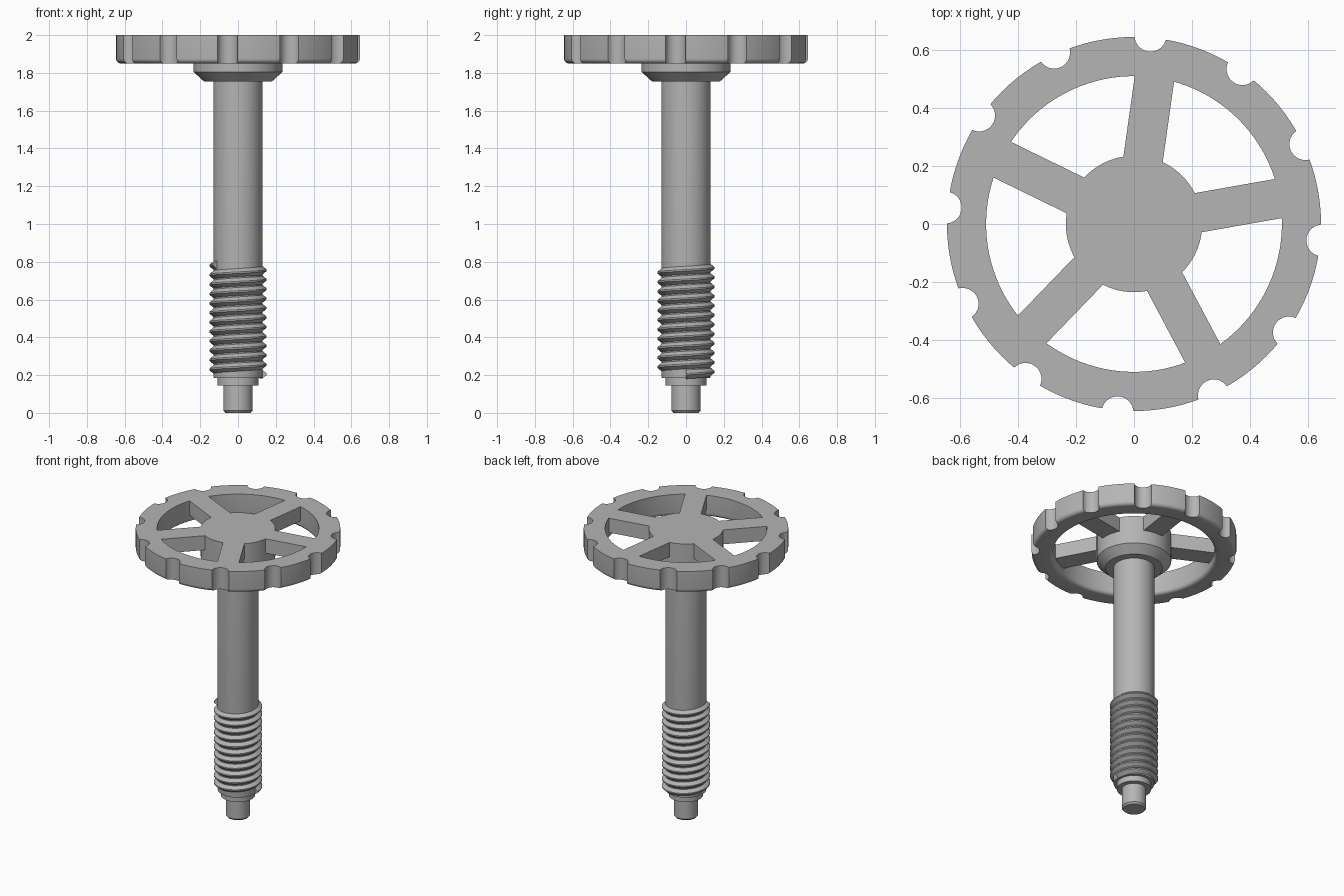
import bpy, bmesh
from math import cos, sin, pi, radians
from mathutils import Matrix, Vector

if "Cube" in bpy.data.objects:
    bpy.data.objects.remove(bpy.data.objects["Cube"], do_unlink=True)

steel = bpy.data.materials.new("grey_steel")
steel.use_nodes = True
GREY = (0.46, 0.46, 0.46, 1)
steel.diffuse_color = GREY
steel.node_tree.nodes["Principled BSDF"].inputs["Base Color"].default_value = GREY


def finish(bm, name):
    bmesh.ops.remove_doubles(bm, verts=bm.verts, dist=1e-5)
    bmesh.ops.recalc_face_normals(bm, faces=bm.faces)
    mesh = bpy.data.meshes.new(name)
    bm.to_mesh(mesh)
    bm.free()
    mesh.materials.append(steel)
    obj = bpy.data.objects.new(name, mesh)
    bpy.context.collection.objects.link(obj)
    return obj


def lathe(name, profile, closed=False, steps=96):
    """Spin (radius, z) points about the z axis."""
    bm = bmesh.new()
    verts = [bm.verts.new((r, 0, z)) for r, z in profile]
    pairs = list(zip(verts, verts[1:]))
    if closed:
        pairs.append((verts[-1], verts[0]))
    edges = [bm.edges.new(p) for p in pairs]
    bmesh.ops.spin(bm, geom=verts + edges, cent=(0, 0, 0), axis=(0, 0, 1),
                   angle=2 * pi, steps=steps, use_merge=True)
    return finish(bm, name)


def boolean(target, tool, operation):
    mod = target.modifiers.new(operation.lower(), "BOOLEAN")
    mod.operation, mod.solver, mod.object = operation, "EXACT", tool
    bpy.context.view_layer.objects.active = target
    bpy.ops.object.modifier_apply(modifier=mod.name)
    bpy.data.objects.remove(tool, do_unlink=True)


def smooth(obj):
    bpy.ops.object.select_all(action="DESELECT")
    obj.select_set(True)
    bpy.context.view_layer.objects.active = obj
    bpy.ops.object.shade_smooth_by_angle(angle=radians(30))


# Handwheel rim with rounded lower edges
OUTER, INNER, BOTTOM, TOP, FILLET = 0.645, 0.51, 1.85, 2.0, 0.025
arc = [i * pi / 12 for i in range(7)]
rim = [(INNER, TOP)]
rim += [(INNER + FILLET * (1 - cos(a)), BOTTOM + FILLET * (1 - sin(a))) for a in arc]
rim += [(OUTER - FILLET * (1 - sin(a)), BOTTOM + FILLET * (1 - cos(a))) for a in arc]
rim += [(OUTER, TOP)]
wheel = lathe("handwheel", rim, closed=True, steps=120)

# Grip notches round the rim
bm = bmesh.new()
for i in range(12):
    a = radians(85 + 30 * i)
    place = Matrix.Translation((0.652 * cos(a), 0.652 * sin(a), 1.92))
    bmesh.ops.create_cone(bm, cap_ends=True, segments=32, radius1=0.055,
                          radius2=0.055, depth=0.4, matrix=place)
boolean(wheel, finish(bm, "notch_cutter"), "DIFFERENCE")

# Hub with chamfered underside, then five spokes joined into the wheel
hub = lathe("hub", [(0, TOP), (0.235, TOP), (0.235, 1.805), (0.18, 1.755), (0, 1.755)])
bm = bmesh.new()
for i in range(5):
    turn = Matrix.Rotation(radians(82 + 72 * i), 4, "Z")
    shape = Matrix.Translation((0.37, 0, 1.95)) @ Matrix.Diagonal((0.36, 0.137, 0.1, 1))
    bmesh.ops.create_cube(bm, size=1, matrix=turn @ shape)
boolean(wheel, finish(bm, "spokes"), "UNION")
boolean(wheel, hub, "UNION")
smooth(wheel)

# Spindle: chamfered pin, collar and long shaft
spindle = lathe("spindle", [
    (0, 0), (0.067, 0), (0.077, 0.012), (0.077, 0.145), (0.108, 0.145),
    (0.108, 0.185), (0.128, 0.185), (0.13, 0.2), (0.13, 1.76), (0, 1.76)], steps=64)
smooth(spindle)

# Right-handed screw thread wound round the spindle
ROOT, CREST, PITCH, SEGMENTS = 0.126, 0.152, 0.05, 48
START, END = 0.205, 0.785
bm = bmesh.new()
section = [(ROOT, -PITCH / 2), (CREST, -0.004), (CREST, 0.004), (ROOT, PITCH / 2)]
count = int((END - START) / PITCH * SEGMENTS)
previous = None
for i in range(count + 1):
    a = 2 * pi * i / SEGMENTS
    z = START + PITCH * i / SEGMENTS
    ring = [bm.verts.new(Vector((r * cos(a), r * sin(a), z + dz))) for r, dz in section]
    if previous:
        for k in range(4):
            n = (k + 1) % 4
            bm.faces.new((previous[k], previous[n], ring[n], ring[k]))
    else:
        bm.faces.new(ring)
    previous = ring
bm.faces.new(previous)
smooth(finish(bm, "screw_thread"))
